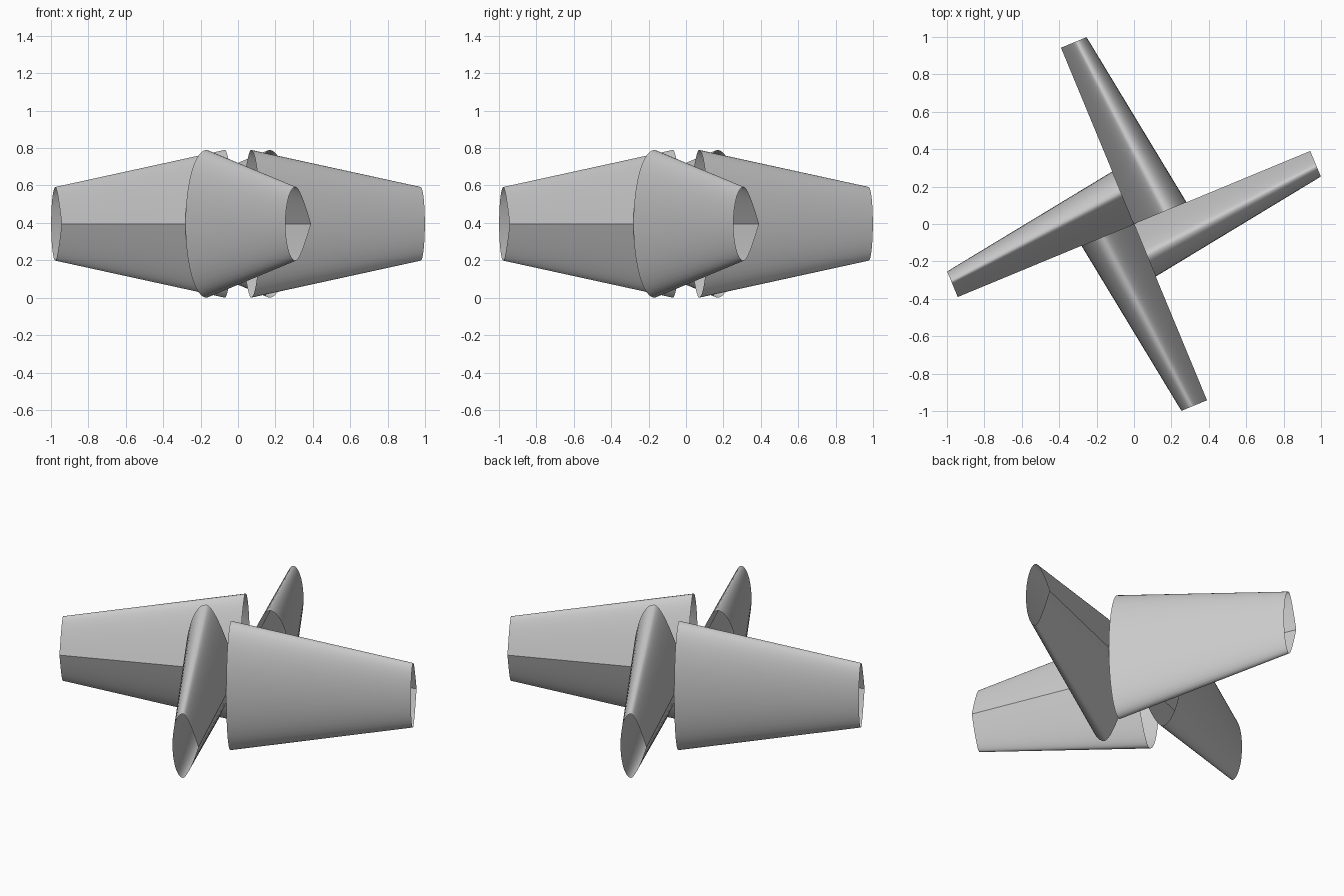
import bpy
import bmesh
from math import sin, cos, pi, radians

cube = bpy.data.objects.get("Cube")
if cube:
    bpy.data.objects.remove(cube)

LENGTH = 1.02
ROOT_WIDTH, TIP_WIDTH = 0.304, 0.148
ROOT_HALF, TIP_HALF = 0.395, 0.197
APEX = 0.6      # position of the highest point across the section
STEPS = 12

grey = bpy.data.materials.new("plain grey")
grey.use_nodes = True
colour = (0.6, 0.6, 0.6, 1)
grey.diffuse_color = colour
grey.node_tree.nodes["Principled BSDF"].inputs["Base Color"].default_value = colour


def section():
    """Closed outline: sharp crease at the near edge, rounded far edge."""
    near = []
    for i in range(STEPS):
        t = i / STEPS
        near.append((2 * 0.42 * t * (1 - t) + APEX * t * t, 1 - (1 - t) ** 2))
    far = []
    for i in range(2 * STEPS + 1):
        a = pi / 2 - pi * i / (2 * STEPS)
        far.append((APEX + (1 - APEX) * cos(a), sin(a)))
    return near + far + [(u, -h) for u, h in reversed(near[1:])]


def blade(name, angle):
    """Open tapering shell running outward from the centre."""
    bm = bmesh.new()
    rings = []
    for x, width, half in ((0, ROOT_WIDTH, ROOT_HALF), (LENGTH, TIP_WIDTH, TIP_HALF)):
        rings.append([bm.verts.new((x, -u * width, h * half)) for u, h in section()])
    root, tip = rings
    for i in range(len(root)):
        j = (i + 1) % len(root)
        bm.faces.new((root[i], root[j], tip[j], tip[i]))
    mesh = bpy.data.meshes.new(name)
    bm.to_mesh(mesh)
    bm.free()
    mesh.materials.append(grey)
    obj = bpy.data.objects.new(name, mesh)
    bpy.context.collection.objects.link(obj)
    obj.location.z = ROOT_HALF
    obj.rotation_euler.z = angle
    bpy.ops.object.select_all(action="DESELECT")
    obj.select_set(True)
    bpy.context.view_layer.objects.active = obj
    bpy.ops.object.shade_smooth_by_angle(angle=radians(30))


# Four identical blades around the vertical axis
for k, side in enumerate(("left", "back", "right", "front")):
    blade(side + "_blade", radians(22.5 + 90 * k))
